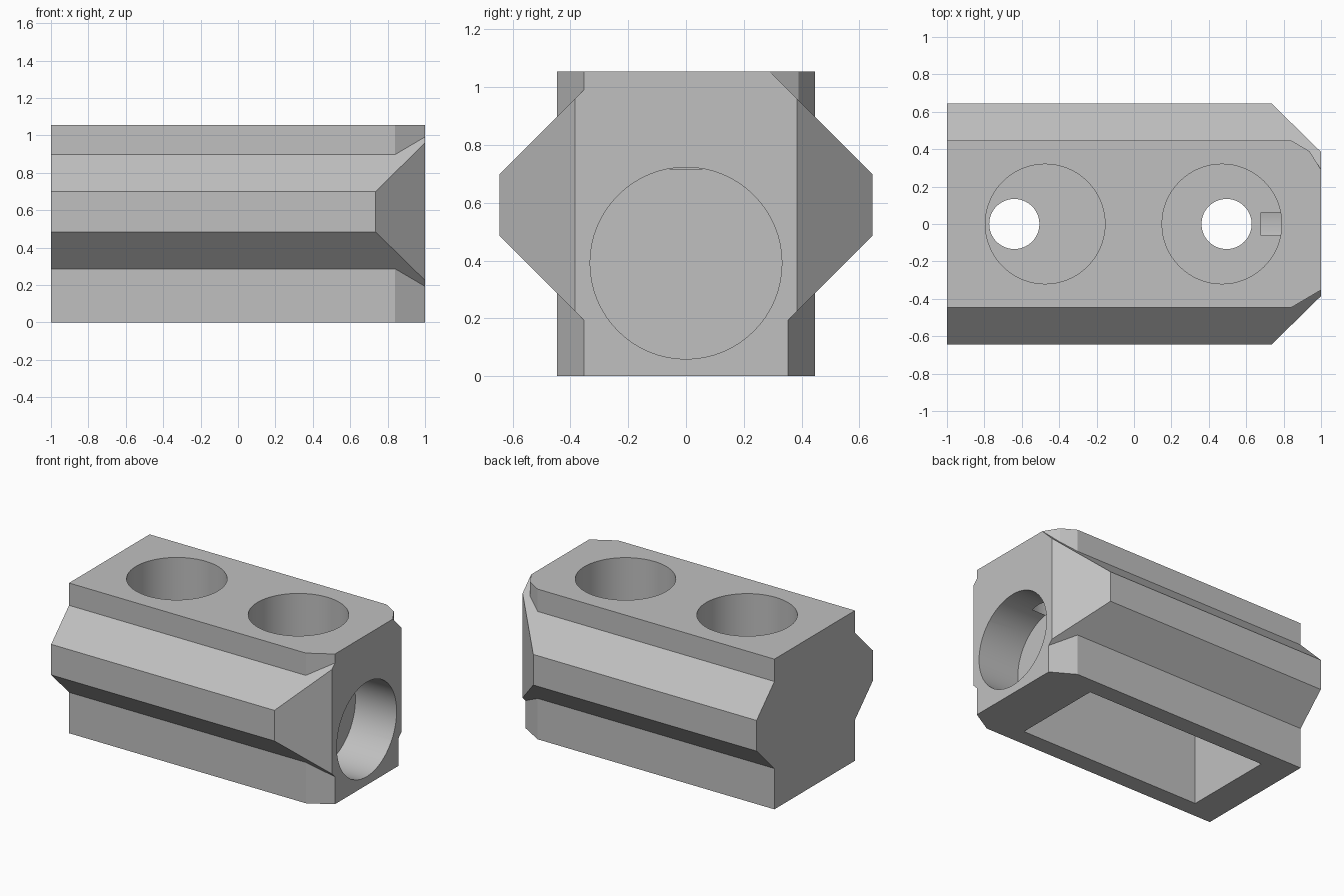
import bpy, bmesh, math
from mathutils import Matrix, Vector

if "Cube" in bpy.data.objects:
    bpy.data.objects.remove(bpy.data.objects["Cube"], do_unlink=True)

LENGTH, HEIGHT = 1.0, 1.055      # half length, full height

grey = bpy.data.materials.new("plain grey")
grey.use_nodes = True
colour = (0.53, 0.53, 0.53, 1)
grey.diffuse_color = colour
grey.node_tree.nodes["Principled BSDF"].inputs["Base Color"].default_value = colour


def finish(name, bm):
    bmesh.ops.recalc_face_normals(bm, faces=bm.faces)
    mesh = bpy.data.meshes.new(name)
    bm.to_mesh(mesh)
    bm.free()
    mesh.materials.append(grey)
    obj = bpy.data.objects.new(name, mesh)
    bpy.context.collection.objects.link(obj)
    return obj


def extrude(name, points, direction, cuts=()):
    """Extrude a closed outline, then trim it with (point, outward normal) planes."""
    bm = bmesh.new()
    face = bm.faces.new([bm.verts.new(p) for p in points])
    new = bmesh.ops.extrude_face_region(bm, geom=[face])["geom"]
    bmesh.ops.translate(bm, vec=direction,
                        verts=[v for v in new if isinstance(v, bmesh.types.BMVert)])
    for point, normal in cuts:
        bmesh.ops.bisect_plane(bm, geom=bm.verts[:] + bm.edges[:] + bm.faces[:],
                               plane_co=point, plane_no=normal, clear_outer=True)
        bmesh.ops.holes_fill(bm, edges=[e for e in bm.edges if e.is_boundary])
    return finish(name, bm)


def plan(name, outline, low, high):
    return extrude(name, [(x, y, low) for x, y in outline], (0, 0, high - low))


def cylinder(name, radius, start, end):
    start, end = Vector(start), Vector(end)
    axis = end - start
    turn = axis.to_track_quat("Z", "Y").to_matrix().to_4x4()
    bm = bmesh.new()
    bmesh.ops.create_cone(bm, cap_ends=True, segments=64, radius1=radius, radius2=radius,
                          depth=axis.length,
                          matrix=Matrix.Translation((start + end) / 2) @ turn)
    return finish(name, bm)


def combine(obj, tool, operation):
    tool.hide_render = True
    mod = obj.modifiers.new(tool.name, "BOOLEAN")
    mod.operation, mod.solver, mod.object = operation, "EXACT", tool
    bpy.context.view_layer.objects.active = obj
    bpy.ops.object.modifier_apply(modifier=mod.name)
    bpy.data.objects.remove(tool, do_unlink=True)


# Central block with shallow chamfers at the bored end
body = plan("block_body", [(-LENGTH, -0.447), (0.84, -0.447), (LENGTH, -0.353),
                           (LENGTH, 0.353), (0.84, 0.447), (-LENGTH, 0.447)], 0, HEIGHT)

# Steeper chamfer on one upper corner
combine(body, plan("corner_cutter", [(0.903, 0.447), (LENGTH, 0.29), (1.1, 0.128),
                                     (1.1, 0.6), (0.808, 0.6)], 0.6, 1.2), "DIFFERENCE")

# Side ridges with sloping flanks, trimmed at the bored end
half = [(0.295, 0.135), (0.645, 0.485), (0.645, 0.70), (0.295, 1.05)]
profile = half + [(-y, z) for y, z in reversed(half)]
trims = [((0.735, s * 0.645, 0), (0.26, s * 0.265, 0)) for s in (1, -1)]
ridges = extrude("side_ridges", [(-LENGTH, y, z) for y, z in profile],
                 (2 * LENGTH, 0, 0), trims)
combine(body, ridges, "UNION")

# Two round wells in the top
FLOOR = 0.717
for x in (-0.475, 0.47):
    combine(body, cylinder("well_cutter", 0.32, (x, 0, FLOOR), (x, 0, 1.3)), "DIFFERENCE")

# Rectangular pocket in the underside
combine(body, plan("pocket_cutter", [(-0.778, -0.325), (0.635, -0.325),
                                     (0.635, 0.325), (-0.778, 0.325)], -0.2, 0.67),
        "DIFFERENCE")

# Small drain holes joining the wells to the pocket
for x in (-0.64, 0.495):
    combine(body, cylinder("drain_cutter", 0.134, (x, 0, 0.6), (x, 0, 0.8)), "DIFFERENCE")

# End bore, just breaking into the nearer well
combine(body, cylinder("bore_cutter", 0.332, (0.68, 0, 0.391), (1.2, 0, 0.391)),
        "DIFFERENCE")

# Smooth round walls, sharp edges
bpy.ops.object.select_all(action="DESELECT")
body.select_set(True)
bpy.context.view_layer.objects.active = body
bpy.ops.object.shade_smooth_by_angle(angle=math.radians(25))
